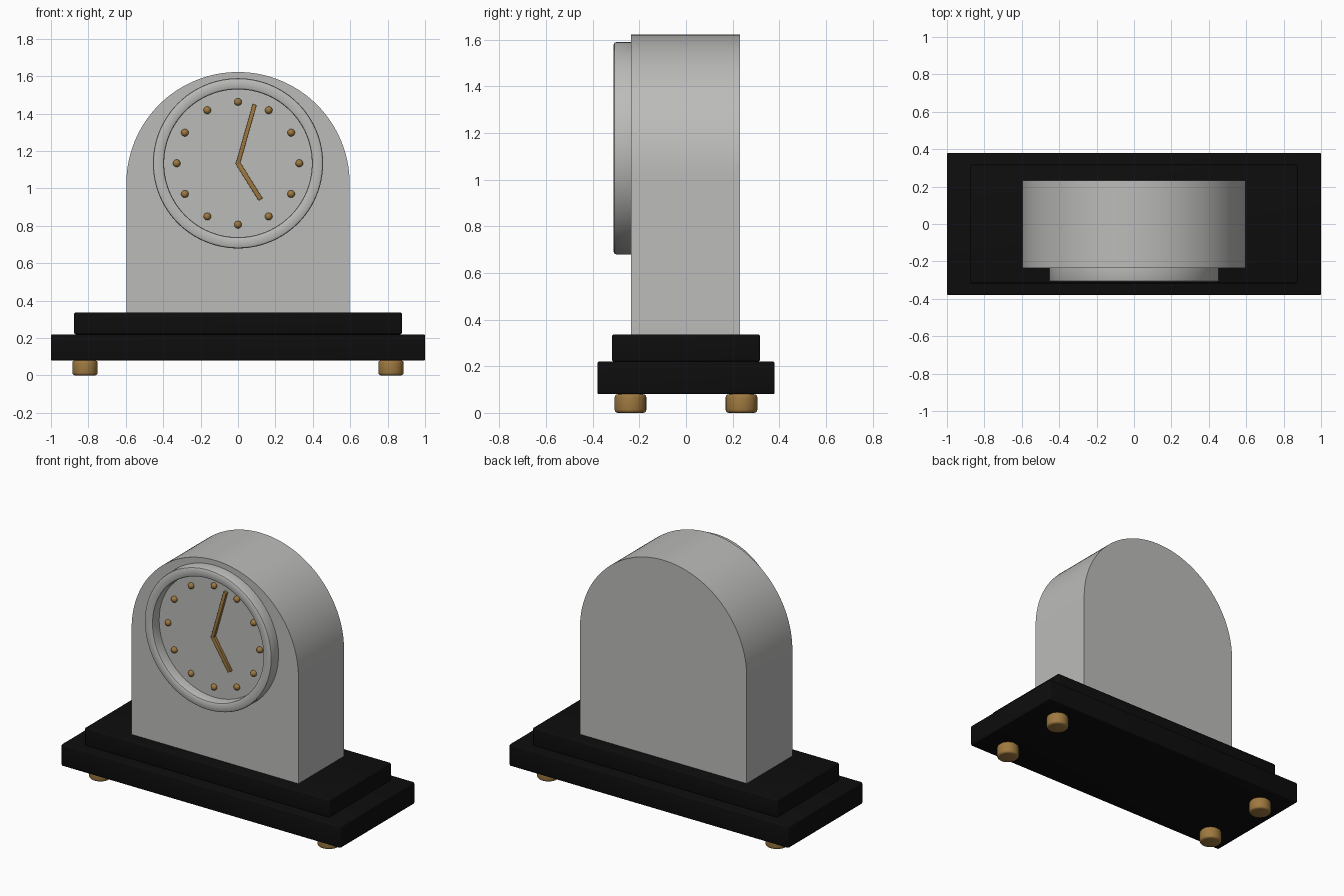
import bpy
from math import sin, cos, pi, atan2, hypot, radians

cube = bpy.data.objects.get("Cube")
if cube:
    bpy.data.objects.remove(cube)


def material(name, color):
    m = bpy.data.materials.new(name)
    m.use_nodes = True
    m.diffuse_color = (*color, 1)
    m.node_tree.nodes["Principled BSDF"].inputs["Base Color"].default_value = (*color, 1)
    return m


SILVER = material("pale_grey", (0.50, 0.50, 0.49))
BLACK = material("black", (0.004, 0.004, 0.004))
BRASS = material("brass", (0.34, 0.19, 0.05))

DIAL_Z = 1.134
FRONT = -0.235


def finish(obj, name, mat, bevel=0):
    obj.name = name
    obj.data.materials.append(mat)
    bpy.context.view_layer.objects.active = obj
    obj.select_set(True)
    if bevel:
        mod = obj.modifiers.new("Bevel", "BEVEL")
        mod.width = bevel
        mod.segments = 3
        bpy.ops.object.modifier_apply(modifier=mod.name)
    bpy.ops.object.shade_smooth_by_angle(angle=radians(35))
    obj.select_set(False)
    return obj


def box(name, mat, size, loc, bevel, turn=0):
    bpy.ops.mesh.primitive_cube_add(size=1, location=loc)
    obj = bpy.context.object
    obj.scale = size
    bpy.ops.object.transform_apply(location=False, rotation=False, scale=True)
    obj.rotation_euler.y = turn
    return finish(obj, name, mat, bevel)


def mesh_object(name, mat, verts, faces):
    mesh = bpy.data.meshes.new(name)
    mesh.from_pydata(verts, [], faces)
    obj = bpy.data.objects.new(name, mesh)
    bpy.context.collection.objects.link(obj)
    return finish(obj, name, mat)


# Stepped base
box("lower_plinth", BLACK, (2, 0.76, 0.14), (0, 0, 0.15), 0.008)
box("upper_plinth", BLACK, (1.752, 0.634, 0.116), (0, 0, 0.278), 0.008)

# Round feet
for x_side, x_name in ((1, "left"), (-1, "right")):
    for y_side, y_name in ((-1, "front"), (1, "back")):
        bpy.ops.mesh.primitive_cylinder_add(
            vertices=48, radius=0.068, depth=0.08,
            location=(x_side * 0.818, y_side * 0.238, 0.04))
        finish(bpy.context.object, f"{y_name}_{x_name}_foot", BRASS, 0.014)

# Arched case
radius, spring, steps = 0.597, 1.025, 64
outline = [(-radius, 0.33), (radius, 0.33)]
outline += [(radius * cos(pi * i / steps), spring + radius * sin(pi * i / steps))
            for i in range(steps + 1)]
n = len(outline)
verts = [(x, y, z) for y in (FRONT, 0.232) for x, z in outline]
faces = [tuple(range(n)), tuple(reversed(range(n, 2 * n)))]
faces += [(i, i + n, (i + 1) % n + n, (i + 1) % n) for i in range(n)]
mesh_object("arched_case", SILVER, verts, faces)

# Turned bezel ring with softened lips
profile = [(0.455, FRONT), (0.455, -0.299), (0.452, -0.306), (0.444, -0.31),
           (0.406, -0.31), (0.398, -0.306), (0.395, -0.299), (0.395, FRONT)]
p, seg = len(profile), 96
verts = [(r * cos(2 * pi * s / seg), y, DIAL_Z + r * sin(2 * pi * s / seg))
         for s in range(seg) for r, y in profile]
faces = [(s * p + k, s * p + (k + 1) % p,
          (s + 1) % seg * p + (k + 1) % p, (s + 1) % seg * p + k)
         for s in range(seg) for k in range(p)]
mesh_object("bezel", SILVER, verts, faces)

# Dial plate
bpy.ops.mesh.primitive_cylinder_add(vertices=96, radius=0.396, depth=0.008,
                                    location=(0, FRONT - 0.003, DIAL_Z),
                                    rotation=(pi / 2, 0, 0))
finish(bpy.context.object, "dial", SILVER)

# Hour studs
for hour in range(12):
    a = hour * pi / 6
    bpy.ops.mesh.primitive_uv_sphere_add(
        segments=24, ring_count=12, radius=0.02,
        location=(0.328 * sin(a), FRONT - 0.009, DIAL_Z + 0.328 * cos(a)))
    finish(bpy.context.object, f"hour_stud_{hour or 12}", BRASS)

# Hands, each running from the dial centre to its tip
for name, dx, dz, width in (("minute_hand", 0.087, 0.307, 0.022),
                            ("hour_hand", 0.117, -0.187, 0.025)):
    box(name, BRASS, (width, 0.02, hypot(dx, dz) + 0.015),
        (dx / 2, FRONT - 0.018, DIAL_Z + dz / 2), 0.002, atan2(dx, dz))
